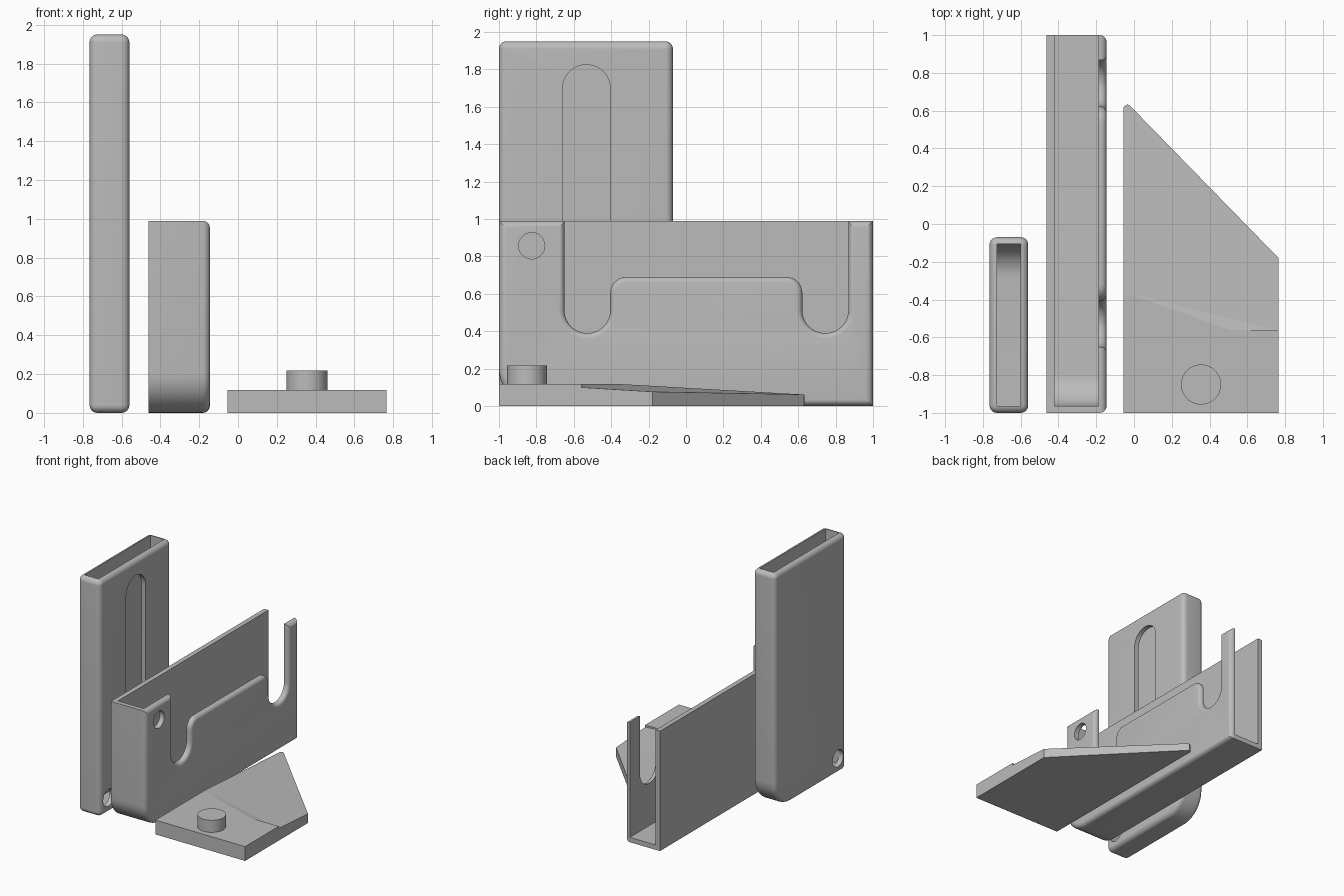
import bpy, bmesh, math
from mathutils import Vector

cube = bpy.data.objects.get("Cube")
if cube:
    bpy.data.objects.remove(cube, do_unlink=True)

grey = bpy.data.materials.new("plain_grey")
grey.use_nodes = True
grey.diffuse_color = (0.5, 0.5, 0.5, 1)
grey.node_tree.nodes["Principled BSDF"].inputs["Base Color"].default_value = (0.5, 0.5, 0.5, 1)


def make(name, bm):
    bmesh.ops.recalc_face_normals(bm, faces=bm.faces[:])
    mesh = bpy.data.meshes.new(name)
    bm.to_mesh(mesh)
    bm.free()
    mesh.materials.append(grey)
    ob = bpy.data.objects.new(name, mesh)
    bpy.context.collection.objects.link(ob)
    return ob


def rounded(corners, steps=10):
    """Profile from (y, z, radius) corners, each replaced with an arc."""
    out = []
    n = len(corners)
    for i, (y, z, r) in enumerate(corners):
        p = Vector((y, z))
        if r == 0:
            out.append(p)
            continue
        a = (Vector(corners[i - 1][:2]) - p).normalized()
        b = (Vector(corners[(i + 1) % n][:2]) - p).normalized()
        centre = p + (a + b) * r          # right-angled corners
        for k in range(steps + 1):
            t = k / steps * math.pi / 2
            out.append(centre - b * r * math.cos(t) - a * r * math.sin(t))
    return out


def circle(y, z, r, n=40):
    return [Vector((y + r * math.cos(k * math.tau / n), z + r * math.sin(k * math.tau / n)))
            for k in range(n)]


def grow(profile, d):
    """Offset a counter-clockwise profile outwards."""
    out = []
    for i, p in enumerate(profile):
        e = (p - profile[i - 1]).normalized()
        f = (profile[(i + 1) % len(profile)] - p).normalized()
        n1, n2 = Vector((e.y, -e.x)), Vector((f.y, -f.x))
        out.append(p + (n1 + n2) * d / (1 + n1.dot(n2)))
    return out


def loft(layers):
    """Solid from matching profiles at (x, profile) stations."""
    bm = bmesh.new()
    rings = [[bm.verts.new((x, p.x, p.y)) for p in prof] for x, prof in layers]
    n = len(rings[0])
    for a, b in zip(rings, rings[1:]):
        for i in range(n):
            j = (i + 1) % n
            bm.faces.new((a[i], a[j], b[j], b[i]))
    bm.faces.new(rings[0][::-1])
    bm.faces.new(rings[-1])
    return bm


def edge_round(profile, x, r, side, steps=6):
    """Stations that round the rim of an end cap at x."""
    res = []
    for k in range(steps + 1):
        t = k / steps * math.pi / 2
        res.append((x - side * r * (1 - math.sin(t)), grow(profile, -r * (1 - math.cos(t)))))
    return res if side > 0 else res[::-1]


def cut(ob, bm):
    tool = make("cutter", bm)
    tool.hide_render = True
    mod = ob.modifiers.new("cut", "BOOLEAN")
    mod.operation, mod.solver, mod.object = "DIFFERENCE", "EXACT", tool
    bpy.context.view_layer.objects.active = ob
    bpy.ops.object.modifier_apply(modifier=mod.name)
    bpy.data.objects.remove(tool, do_unlink=True)


def smooth(ob):
    bpy.ops.object.select_all(action="DESELECT")
    ob.select_set(True)
    bpy.context.view_layer.objects.active = ob
    bpy.ops.object.shade_smooth_by_angle(angle=math.radians(30))


# Tall sleeve: rounded box, open at the top
R = 0.041
shell = rounded([(-1, 0, R), (-0.07, 0, 0.22), (-0.07, 1.95, R), (-1, 1.95, R)])
sleeve = make("tall_sleeve", loft(edge_round(shell, -0.765, 0.04, -1)
                                  + edge_round(shell, -0.56, 0.04, 1)))
inside = rounded([(-0.963, 0.04, 0), (-0.107, 0.04, 0.18), (-0.107, 2.2, 0), (-0.963, 2.2, 0)])
cut(sleeve, loft([(-0.726, inside), (-0.6, inside)]))
slot = rounded([(-0.66, 0.45, 0.127), (-0.405, 0.45, 0.127),
                (-0.405, 1.825, 0.127), (-0.66, 1.825, 0.127)])
cut(sleeve, loft([(-0.65, slot), (-0.5, slot)]))
pin_hole = circle(-0.89, 0.125, 0.07)
cut(sleeve, loft([(-0.9, pin_hole), (-0.4, pin_hole)]))
smooth(sleeve)

# Long tray: open at the top and back, rounded on its outer side
shell = rounded([(-1, 0, 0.2), (1, 0, 0), (1, 0.99, 0), (-1, 0.99, 0)])
tray = make("long_tray", loft([(-0.462, shell)] + edge_round(shell, -0.145, 0.037, 1)))
inside = rounded([(-0.963, 0.04, 0.17), (1.2, 0.04, 0), (1.2, 1.2, 0), (-0.963, 1.2, 0)])
cut(tray, loft([(-0.422, inside), (-0.187, inside)]))

# Stepped opening with a softened outer rim
notch = rounded([(-0.65, 0.39, 0.122), (-0.405, 0.39, 0.122), (-0.405, 0.69, 0.085),
                 (0.622, 0.69, 0.085), (0.622, 0.39, 0.122), (0.868, 0.39, 0.122),
                 (0.868, 1.3, 0), (-0.65, 1.3, 0)])
rim = []
for k in range(7):
    t = k / 6 * math.pi / 2
    rim.append((-0.175 + 0.03 * math.sin(t), grow(notch, 0.03 * (1 - math.cos(t)))))
cut(tray, loft([(-0.3, notch)] + rim + [(-0.1, grow(notch, 0.03))]))
pivot_hole = circle(-0.825, 0.857, 0.07)
cut(tray, loft([(-0.3, pivot_hole), (0, pivot_hole)]))
smooth(tray)

# Wedge plate: flat front, thinning towards the far tip
T = 0.118
outline = [(-0.055, -1), (0.765, -1), (0.765, -0.56), (0.765, -0.18),
           (-0.02, 0.625), (-0.035, 0.633), (-0.055, 0.62)]
bm = bmesh.new()
low = [bm.verts.new((x, y, 0)) for x, y in outline]
bm.faces.new(low[::-1])
tops = [T, T, 0.1, 0.077, 0.062, 0.06, 0.06]
top = [bm.verts.new((x, y, z)) for (x, y), z in zip(outline, tops)]
lip = bm.verts.new((0.765, -0.56, T))
fade = bm.verts.new((0.505, -0.56, T))
bend = bm.verts.new((-0.055, -0.36, T))
bm.faces.new((top[0], top[1], lip, fade, bend))
bm.faces.new((lip, top[2], fade))
bm.faces.new((fade, top[2], bend))
bm.faces.new((top[2], top[3], bend))
bm.faces.new((top[3], top[4], bend))
bm.faces.new((top[4], top[5], bend))
bm.faces.new((top[5], top[6], bend))
bm.faces.new((low[0], low[1], top[1], top[0]))
bm.faces.new((low[1], low[2], top[2], lip, top[1]))
for i in range(2, 6):
    bm.faces.new((low[i], low[i + 1], top[i + 1], top[i]))
bm.faces.new((low[6], low[0], top[0], bend, top[6]))
make("wedge_plate", bm)

# Pivot peg on the plate
bm = bmesh.new()
bmesh.ops.create_cone(bm, cap_ends=True, segments=48, radius1=0.106, radius2=0.106, depth=0.115)
bmesh.ops.translate(bm, verts=bm.verts[:], vec=(0.355, -0.85, 0.16))
smooth(make("pivot_peg", bm))
